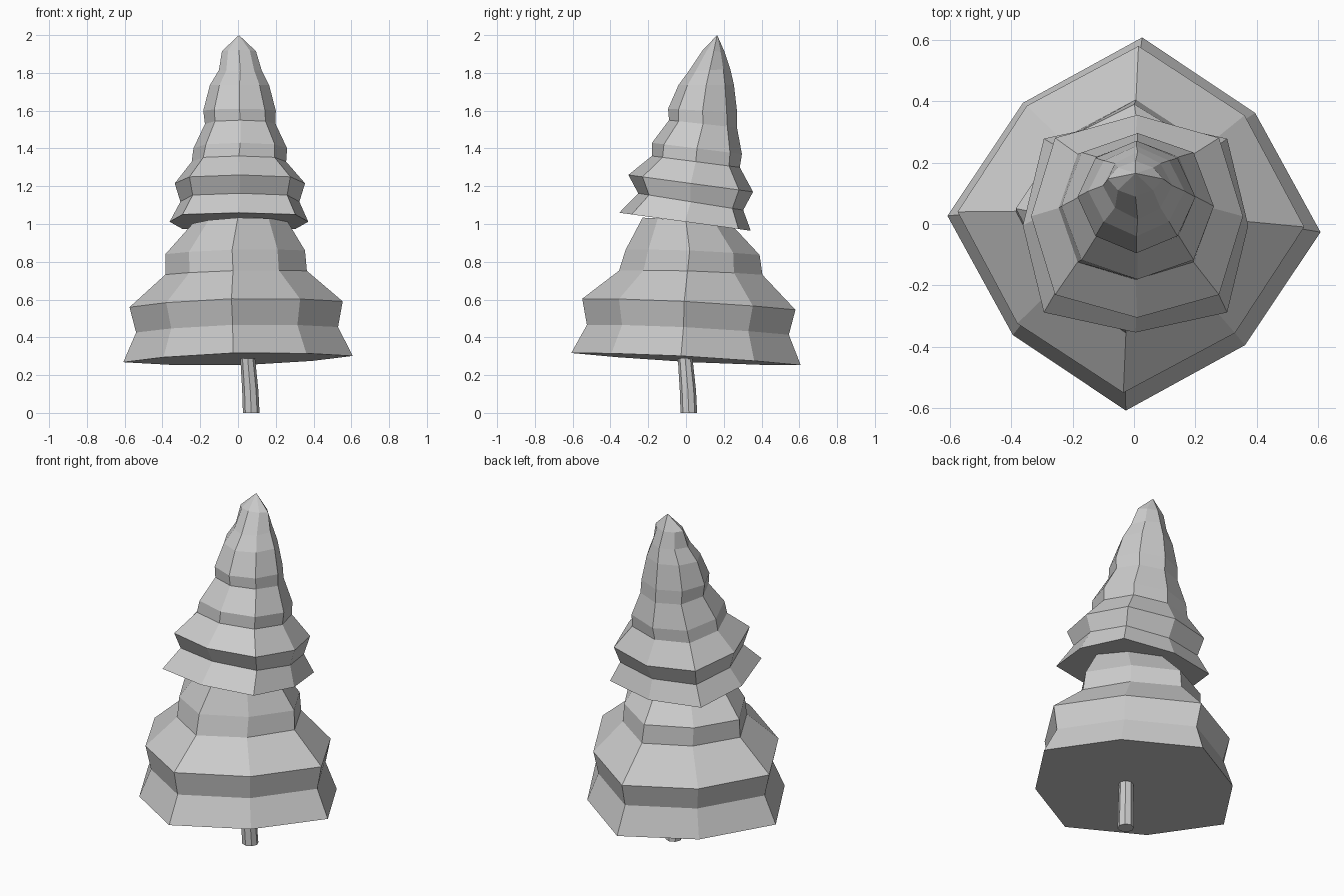
import bpy
import bmesh
from math import cos, sin, radians, tau

SIDES = 8

default_cube = bpy.data.objects.get("Cube")
if default_cube:
    bpy.data.objects.remove(default_cube, do_unlink=True)

# One plain grey covers the whole tree
grey = bpy.data.materials.new("plain_grey")
grey.use_nodes = True
colour = (0.6, 0.6, 0.6, 1.0)
grey.diffuse_color = colour
grey.node_tree.nodes["Principled BSDF"].inputs["Base Color"].default_value = colour


def add_ring(bm, ring, diagonal, twist, lean):
    """Tilted octagon whose corner vertices are scaled by 'diagonal'."""
    z, cx, cy, rx, ry, slope = ring
    verts = []
    for i in range(SIDES):
        angle = tau * i / SIDES + radians(twist)
        scale = diagonal if i % 2 else 1.0
        dx = rx * scale * cos(angle)
        dy = ry * scale * sin(angle)
        verts.append(bm.verts.new((cx + dx, cy + dy, z + lean * dx + slope * dy)))
    return verts


def build_part(name, rings, diagonals=(1.0, 1.0), twist=0.0, lean=0.0, tip=None):
    """Bridge a stack of rings, cap the bottom, then cap or point the top."""
    bm = bmesh.new()
    start, end = diagonals
    loops = []
    for n, ring in enumerate(rings):
        blend = n / (len(rings) - 1)
        diagonal = start + (end - start) * blend
        loops.append(add_ring(bm, ring, diagonal, twist, lean))
    for low, high in zip(loops, loops[1:]):
        for i in range(SIDES):
            j = (i + 1) % SIDES
            bm.faces.new((low[i], low[j], high[j], high[i]))
    bm.faces.new(list(reversed(loops[0])))
    top = loops[-1]
    if tip:
        point = bm.verts.new(tip)
        for i in range(SIDES):
            bm.faces.new((top[i], top[(i + 1) % SIDES], point))
    else:
        bm.faces.new(top)
    bmesh.ops.recalc_face_normals(bm, faces=bm.faces)
    mesh = bpy.data.meshes.new(name)
    bm.to_mesh(mesh)
    bm.free()
    mesh.materials.append(grey)
    part = bpy.data.objects.new(name, mesh)
    bpy.context.collection.objects.link(part)
    return part


# Each ring: height, centre x, centre y, radius x, radius y, slope along y

# Slim, slightly bent trunk
build_part("trunk", [
    (0, .07, .015, .044, .044, 0),
    (.12, .065, .01, .043, .043, 0),
    (.33, .048, -.008, .038, .038, 0),
])

# Wide lower foliage with two flared skirts
build_part("lower_foliage", [
    (.285, 0, 0, .608, .608, -.054),
    (.44, -.005, .01, .535, .535, -.05),
    (.575, -.01, .015, .565, .565, -.053),
    (.742, -.01, .025, .375, .38, -.03),
    (.85, -.015, .035, .37, .355, -.04),
    (1.01, .01, .01, .25, .24, -.1),
], diagonals=(.88, .9), twist=-2.5, lean=.025)

# Upper foliage leaning towards the back and ending in a point
build_part("upper_foliage", [
    (1.012, .005, -.005, .367, .348, -.137),
    (1.118, .01, .025, .315, .278, -.16),
    (1.215, .01, .025, .345, .33, -.136),
    (1.33, .005, .052, .25, .233, -.13),
    (1.4, .012, .058, .248, .238, -.125),
    (1.53, .012, .09, .187, .18, -.11),
    (1.6, .008, .088, .192, .183, -.055),
    (1.735, .008, .107, .157, .147, 0),
    (1.815, .012, .125, .113, .11, .04),
    (1.915, .005, .147, .09, .058, -.1),
], diagonals=(1.15, .9), tip=(.005, .165, 2))
